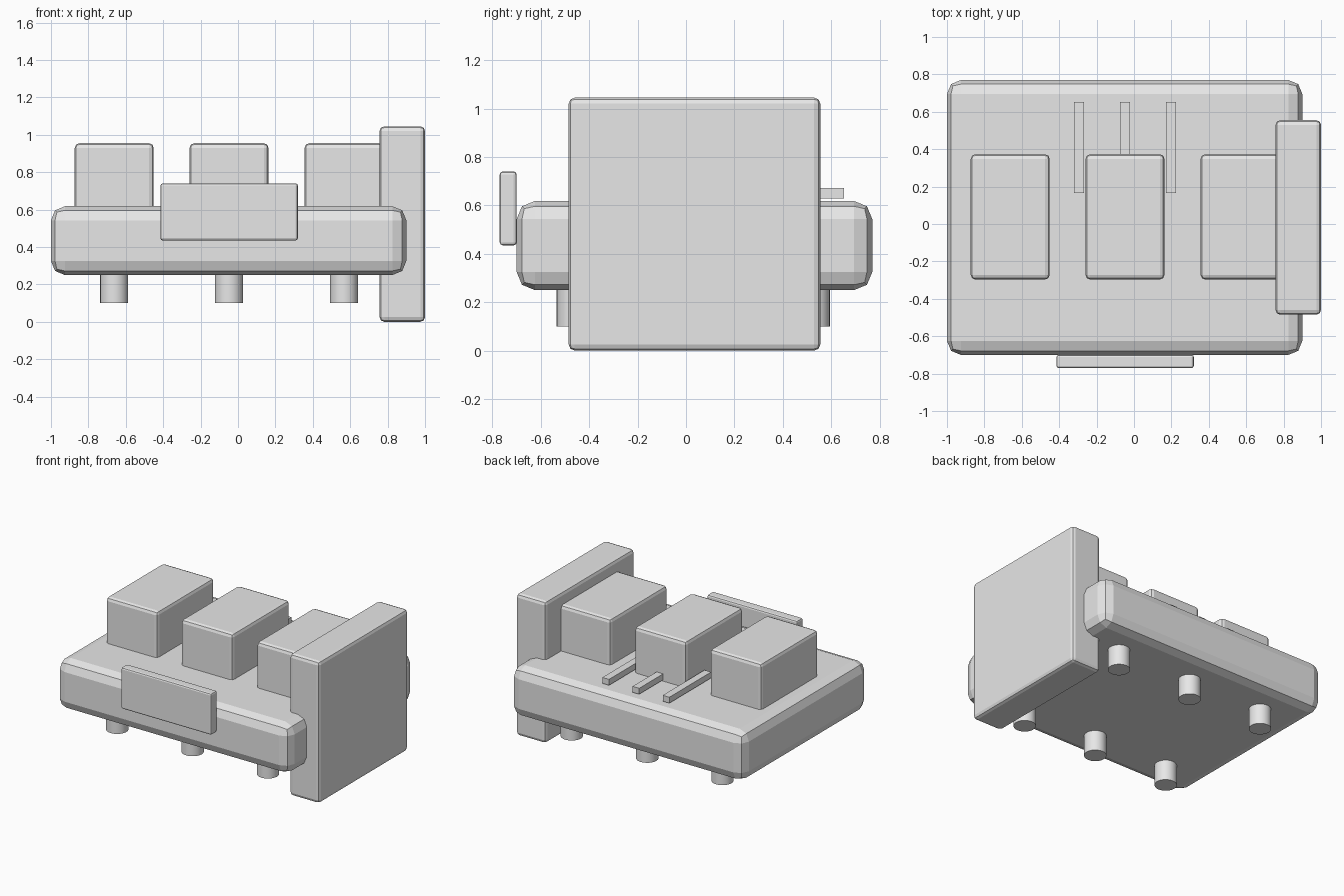
import bpy
import bmesh
from mathutils import Matrix, Vector

if "Cube" in bpy.data.objects:
    bpy.data.objects.remove(bpy.data.objects["Cube"])

grey = bpy.data.materials.new("plain grey")
grey.diffuse_color = (0.8, 0.8, 0.8, 1.0)
grey.use_nodes = True
grey.node_tree.nodes["Principled BSDF"].inputs["Base Color"].default_value = grey.diffuse_color


def finish(name, bm):
    mesh = bpy.data.meshes.new(name)
    bm.to_mesh(mesh)
    bm.free()
    mesh.materials.append(grey)
    obj = bpy.data.objects.new(name, mesh)
    bpy.context.collection.objects.link(obj)
    return obj


def box(name, x, y, z, bevel=0.0):
    """Box from (min, max) pairs, with an optional two-step bevel."""
    bm = bmesh.new()
    bmesh.ops.create_cube(bm, size=1)
    size = Vector((x[1] - x[0], y[1] - y[0], z[1] - z[0]))
    bmesh.ops.scale(bm, vec=size, verts=bm.verts)
    bmesh.ops.translate(bm, vec=Vector((sum(x), sum(y), sum(z))) / 2, verts=bm.verts)
    obj = finish(name, bm)
    if bevel:
        mod = obj.modifiers.new("Bevel", "BEVEL")
        mod.width = bevel
        mod.segments = 2
    return obj


def leg(name, x, y):
    bm = bmesh.new()
    bmesh.ops.create_cone(bm, cap_ends=True, segments=24, radius1=0.075, radius2=0.075,
                          depth=0.2, matrix=Matrix.Translation((x, y, 0.20)))
    for face in bm.faces:
        face.smooth = abs(face.normal.z) < 0.5
    finish(name, bm)


# Chunky base slab
box("base", (-1.0, 0.90), (-0.70, 0.77), (0.25, 0.618), 0.075)

# Upright panel on the right and small plate on the front
box("side_panel", (0.757, 1.0), (-0.485, 0.555), (0.0, 1.045), 0.025)
box("front_plate", (-0.415, 0.32), (-0.77, -0.70), (0.435, 0.74), 0.012)

# Row of three blocks, each over a front and a back leg
for i, x in enumerate((-0.662, -0.048, 0.567)):
    box(f"block_{i + 1}", (x - 0.211, x + 0.211), (-0.297, 0.373), (0.56, 0.955), 0.025)
    leg(f"front_leg_{i + 1}", x, -0.46)
    leg(f"back_leg_{i + 1}", x, 0.52)

# Thin bars behind the blocks
for i, x in enumerate((-0.294, -0.048, 0.198)):
    box(f"bar_{i + 1}", (x - 0.027, x + 0.027), (0.166, 0.652), (0.628, 0.672))
